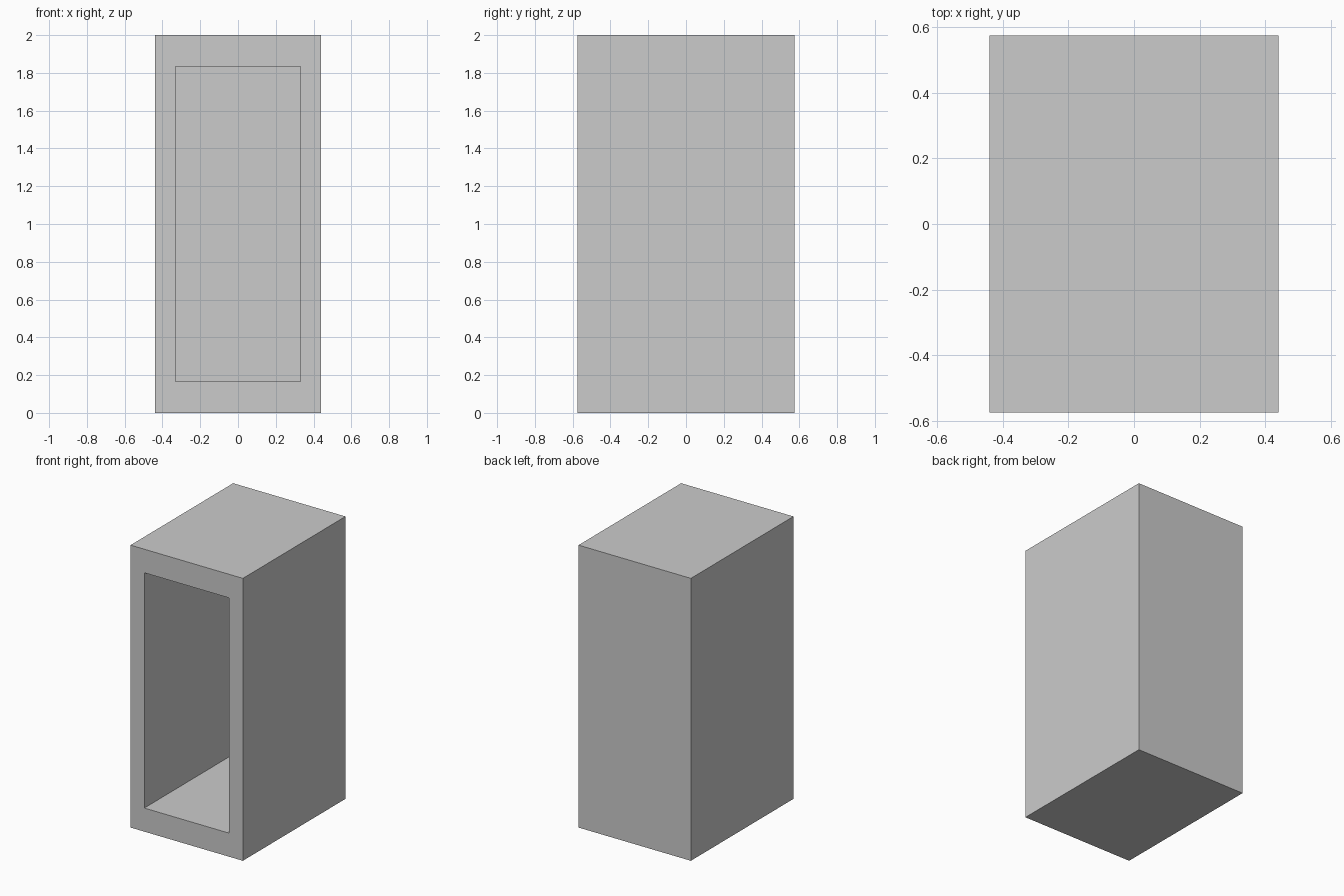
import bpy, bmesh
from mathutils import Matrix, Vector

if "Cube" in bpy.data.objects:
    bpy.data.objects.remove(bpy.data.objects["Cube"])

W, D, H = 0.88, 1.148, 2.0          # outer size
OPEN_W, OPEN_H = 0.664, 1.666       # front opening
BACK = 0.11                         # back wall thickness

bm = bmesh.new()

# Outer block standing on the ground
bmesh.ops.create_cube(bm, size=1, matrix=Matrix.Translation((0, 0, H / 2)) @ Matrix.Diagonal((W, D, H, 1)))

# Front frame: inset the front face and fit it to the opening
bm.normal_update()
front = min(bm.faces, key=lambda f: f.calc_center_median().y)
bmesh.ops.inset_individual(bm, faces=[front], thickness=0.1)
for v in front.verts:
    v.co.x = OPEN_W / 2 if v.co.x > 0 else -OPEN_W / 2
    v.co.z = H / 2 + (OPEN_H / 2 if v.co.z > H / 2 else -OPEN_H / 2)

# Deep recess pushed in towards the back wall
recess = bmesh.ops.extrude_discrete_faces(bm, faces=[front])["faces"][0]
bmesh.ops.translate(bm, verts=recess.verts, vec=Vector((0, D - BACK, 0)))
bmesh.ops.recalc_face_normals(bm, faces=bm.faces)

mesh = bpy.data.meshes.new("hollow_cabinet")
bm.to_mesh(mesh)
bm.free()
bpy.context.collection.objects.link(bpy.data.objects.new("hollow_cabinet", mesh))
